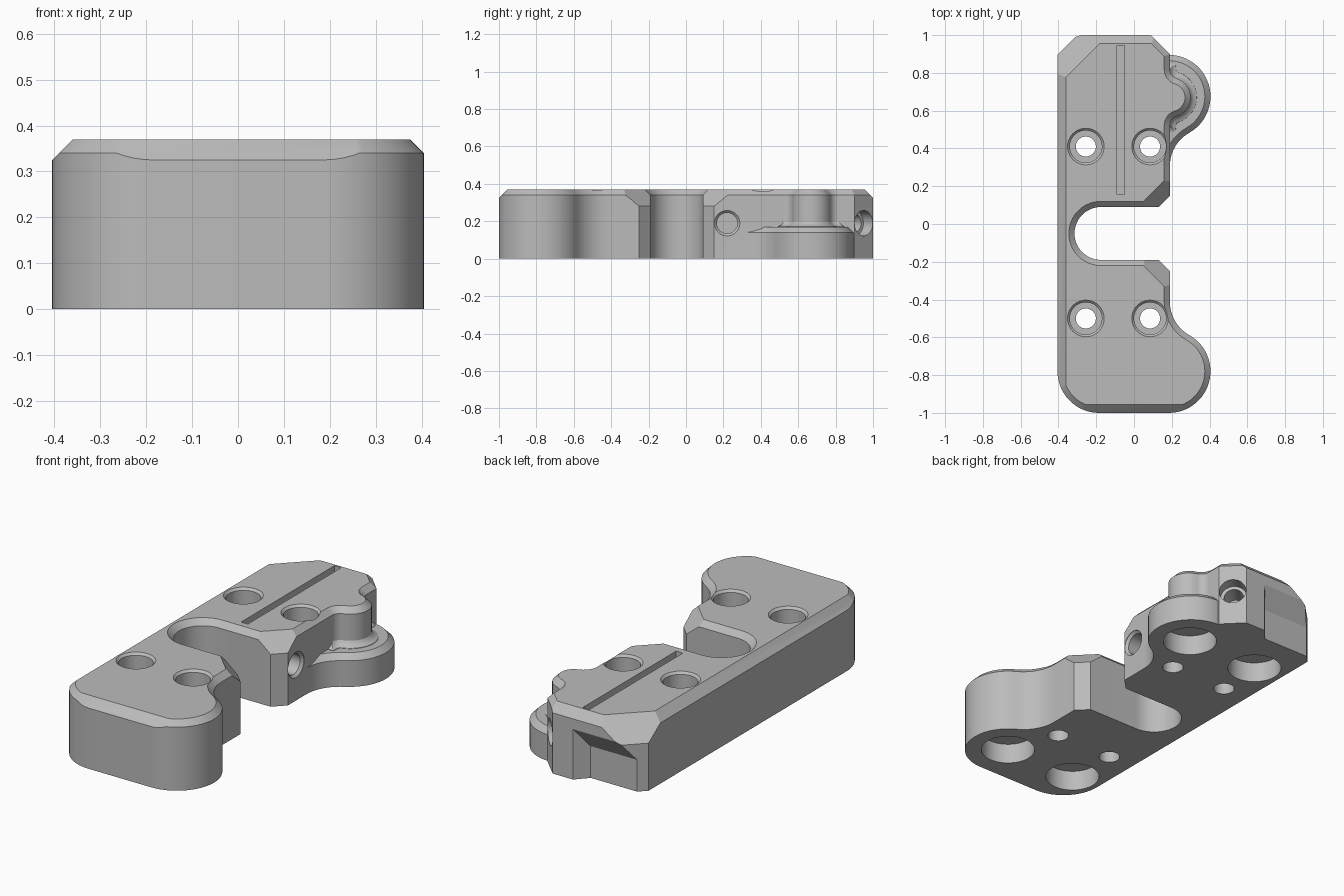
import bpy, bmesh
from math import sin, cos, radians, pi
from mathutils import Vector

cube = bpy.data.objects.get("Cube")
if cube:
    bpy.data.objects.remove(cube, do_unlink=True)

TOP = 0.37

grey = bpy.data.materials.new("plain grey")
grey.use_nodes = True
grey.diffuse_color = (0.5, 0.5, 0.5, 1)
grey.node_tree.nodes["Principled BSDF"].inputs["Base Color"].default_value = (0.5, 0.5, 0.5, 1)


def arc(cx, cy, r, a, b, step=6):
    n = max(2, round(abs(b - a) / step))
    return [(cx + r * cos(radians(a + (b - a) * i / n)),
             cy + r * sin(radians(a + (b - a) * i / n))) for i in range(n + 1)]


def inset(points, d):
    """Move a counter-clockwise outline inward by d with mitred corners."""
    pts = [Vector(p) for p in points]
    out = []
    for i, p in enumerate(pts):
        e = (p - pts[i - 1]).normalized()
        f = (pts[(i + 1) % len(pts)] - p).normalized()
        n, m = Vector((-e.y, e.x)), Vector((-f.y, f.x))
        out.append(p + (n + m) * d / (1 + n.dot(m)))
    return out


def skin(name, rings):
    """Closed solid from equal rings, each counter-clockwise about the stacking direction."""
    bm = bmesh.new()
    loops = [[bm.verts.new(p) for p in ring] for ring in rings]
    n = len(loops[0])
    for low, high in zip(loops, loops[1:]):
        for i in range(n):
            j = (i + 1) % n
            bm.faces.new((low[i], low[j], high[j], high[i]))
    bm.faces.new(loops[0][::-1])
    bm.faces.new(loops[-1])
    bm.normal_update()
    mesh = bpy.data.meshes.new(name)
    bm.to_mesh(mesh)
    bm.free()
    mesh.materials.append(grey)
    obj = bpy.data.objects.new(name, mesh)
    bpy.context.collection.objects.link(obj)
    return obj


def loft(name, outline, levels):
    clean = [p for i, p in enumerate(outline)
             if (Vector(p) - Vector(outline[i - 1])).length > 0.002]
    return skin(name, [[(p.x, p.y, z) for p in inset(clean, d)] for z, d in levels])


def lathe(name, loc, axis, profile, n=40):
    """Round cutter along an axis; profile holds (radius, distance)."""
    q = Vector(axis).to_track_quat('Z', 'Y')
    return skin(name, [[Vector(loc) + q @ Vector((r * cos(2 * pi * i / n), r * sin(2 * pi * i / n), h))
                        for i in range(n)] for r, h in profile])


def slab(name, point, normal, size):
    """Square block whose base lies on a cutting plane."""
    q = Vector(normal).to_track_quat('Z', 'Y')
    s = size / 2
    square = [(-s, -s), (s, -s), (s, s), (-s, s)]
    return skin(name, [[Vector(point) + q @ Vector((x, y, h)) for x, y in square] for h in (0, size)])


def combine(target, tool, operation):
    """Apply a boolean; if a solver loses the plate, restore it and try the next."""
    bpy.context.view_layer.objects.active = target
    before = target.data.copy()
    for solver in ('EXACT', 'MANIFOLD', 'FLOAT'):
        mod = target.modifiers.new(tool.name, 'BOOLEAN')
        mod.operation, mod.solver, mod.object = operation, solver, tool
        bpy.ops.object.modifier_apply(modifier=mod.name)
        ys = [v.co.y for v in target.data.vertices]
        if ys and max(ys) - min(ys) > 1.9:
            break
        target.data = before.copy()
    bpy.data.objects.remove(tool, do_unlink=True)


# Upper bump with its concave blends
bump = (arc(0.24, 0.522, 0.05, 180, 106.9, 8) + arc(0.195, 0.67, 0.105, -73.1, 73.1, 8)
        + arc(0.24, 0.818, 0.05, 253.1, 180, 8))

# Main plate: rounded front, slot in the right side, clipped back corners
outline = ([(0.19, 0.9), (0.09, 1), (-0.3, 1), (-0.405, 0.895)]
           + arc(-0.185, -0.78, 0.22, 180, 270)
           + arc(0.185, -0.78, 0.22, -90, 60.8)
           + arc(0.39, -0.413, 0.2, 240.8, 180)
           + [(0.19, -0.25), (0.13, -0.19)]
           + arc(-0.175, -0.05, 0.14, 270, 90)
           + [(0.13, 0.09), (0.19, 0.15)] + bump)
body = loft("clamp_plate", outline, [(0, 0), (TOP - 0.03, 0), (TOP, 0.03)])

# Low ledge lobe around the bump, and the cove between them
lobe = arc(0.39, 0.308, 0.2, 180, 119.2) + arc(0.185, 0.675, 0.22, -60.8, 90) + [(0, 0.895), (0, 0.308)]
combine(body, loft("ledge_lobe", lobe, [(0, 0), (0.14, 0), (0.17, 0.03)]), 'UNION')
cove = bump + [(0, 0.818), (0, 0.522)]
combine(body, loft("cove", cove, [(0.16, -0.035), (0.172, -0.032), (0.178, -0.016),
                                  (0.188, -0.006), (0.205, 0.004)]), 'UNION')

# Wide edge chamfers and the large back corner facet
planes = [((-0.405, 0, TOP - 0.045), (-1, 0, 1)),
          ((0, -1, TOP - 0.045), (0, -1, 1)),
          ((0, 1, TOP - 0.045), (0, 1, 1)),
          ((-0.36, 0.777, TOP), (-0.707, 0.707, 1))]
for point, normal in planes:
    combine(body, slab("chamfer_cut", point, normal, 4), 'DIFFERENCE')

# Facets on both mouth corners of the slot
for side in (1, -1):
    point = (0.14, -0.05 + side * 0.19, TOP - 0.057)
    combine(body, slab("mouth_cut", point, (0.81, -side * 0.81, 1), 0.27), 'DIFFERENCE')

# Undercut in the back face with a sloping roof
profile = [(0.935, -0.1), (1.02, -0.1), (1.02, 0.3), (0.935, 0.17)]
combine(body, skin("back_undercut", [[(-0.5, y, z) for y, z in profile],
                                     [(-0.09 + 0.9 * (y - 0.935), y, z) for y, z in profile]]), 'DIFFERENCE')

# Shallow groove along the top
groove = [(-0.09, 0.155), (-0.05, 0.155), (-0.05, 0.945), (-0.09, 0.945)]
combine(body, loft("groove", groove, [(TOP - 0.06, 0), (TOP + 0.1, 0)]), 'DIFFERENCE')

# Counterbored screw holes
for x in (-0.255, 0.085):
    for y in (0.41, -0.5):
        combine(body, lathe("screw_hole", (x, y, 0), (0, 0, 1),
                            [(0.053, -0.05), (0.053, 0.19), (0.085, 0.19), (0.085, TOP - 0.012),
                             (0.117, TOP + 0.02)]), 'DIFFERENCE')

# Blind round pockets underneath
for x in (-0.24, 0.19):
    for y in (0.67, -0.775):
        combine(body, lathe("pocket", (x, y, 0), (0, 0, 1), [(0.136, -0.05), (0.136, 0.11)]), 'DIFFERENCE')

# Side hole and back corner hole
combine(body, lathe("side_hole", (0.19, 0.22, 0.19), (-1, 0, 0),
                    [(0.068, -0.03), (0.068, 0.002), (0.055, 0.015), (0.055, 0.2)]), 'DIFFERENCE')
combine(body, lathe("corner_hole", (0.14, 0.95, 0.19), (-1, -1, 0),
                    [(0.068, -0.04), (0.068, 0.07), (0.05, 0.07), (0.05, 0.18)]), 'DIFFERENCE')

# Smooth the curved walls, keep the edges crisp
bpy.ops.object.select_all(action='DESELECT')
body.select_set(True)
bpy.context.view_layer.objects.active = body
bpy.ops.object.shade_smooth_by_angle(angle=radians(25))
